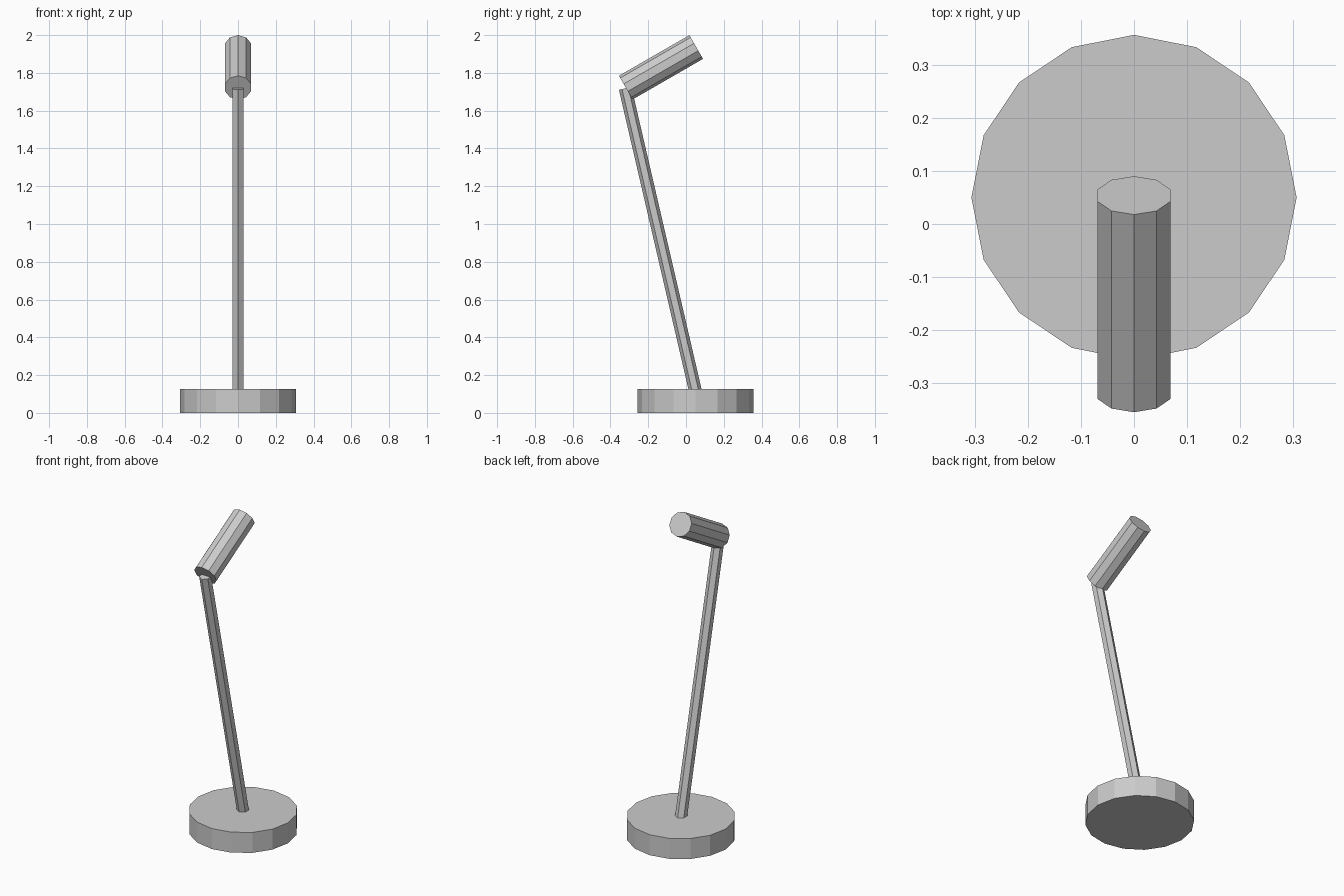
import bpy
from mathutils import Vector

if "Cube" in bpy.data.objects:
    bpy.data.objects.remove(bpy.data.objects["Cube"])


def rod(name, start, end, radius, sides):
    """Flat-shaded prism between two points, one corner in the x = 0 plane."""
    a, b = Vector(start), Vector(end)
    axis = b - a
    # Tilt about x only, so the corner orientation stays symmetric
    tilt = Vector((axis.z, axis.y)).angle_signed(Vector((1, 0)))
    bpy.ops.mesh.primitive_cylinder_add(
        vertices=sides, radius=radius, depth=axis.length,
        location=(a + b) / 2)
    ob = bpy.context.object
    ob.rotation_mode = 'QUATERNION'
    ob.rotation_quaternion = Vector((0, 0, 1)).rotation_difference(axis)
    ob.name = name
    return ob


# Round weighted foot
rod("base", (0, 0.05, 0), (0, 0.05, 0.127), 0.307, 16)

# Thin leaning hexagonal pole
rod("pole", (0, 0.05, 0.115), (0, -0.322, 1.718), 0.034, 6)

# Ten-sided lamp head, tilted 30 degrees up towards the back
rod("head", (0, -0.319, 1.722), (0, 0.054, 1.937), 0.0725, 10)
